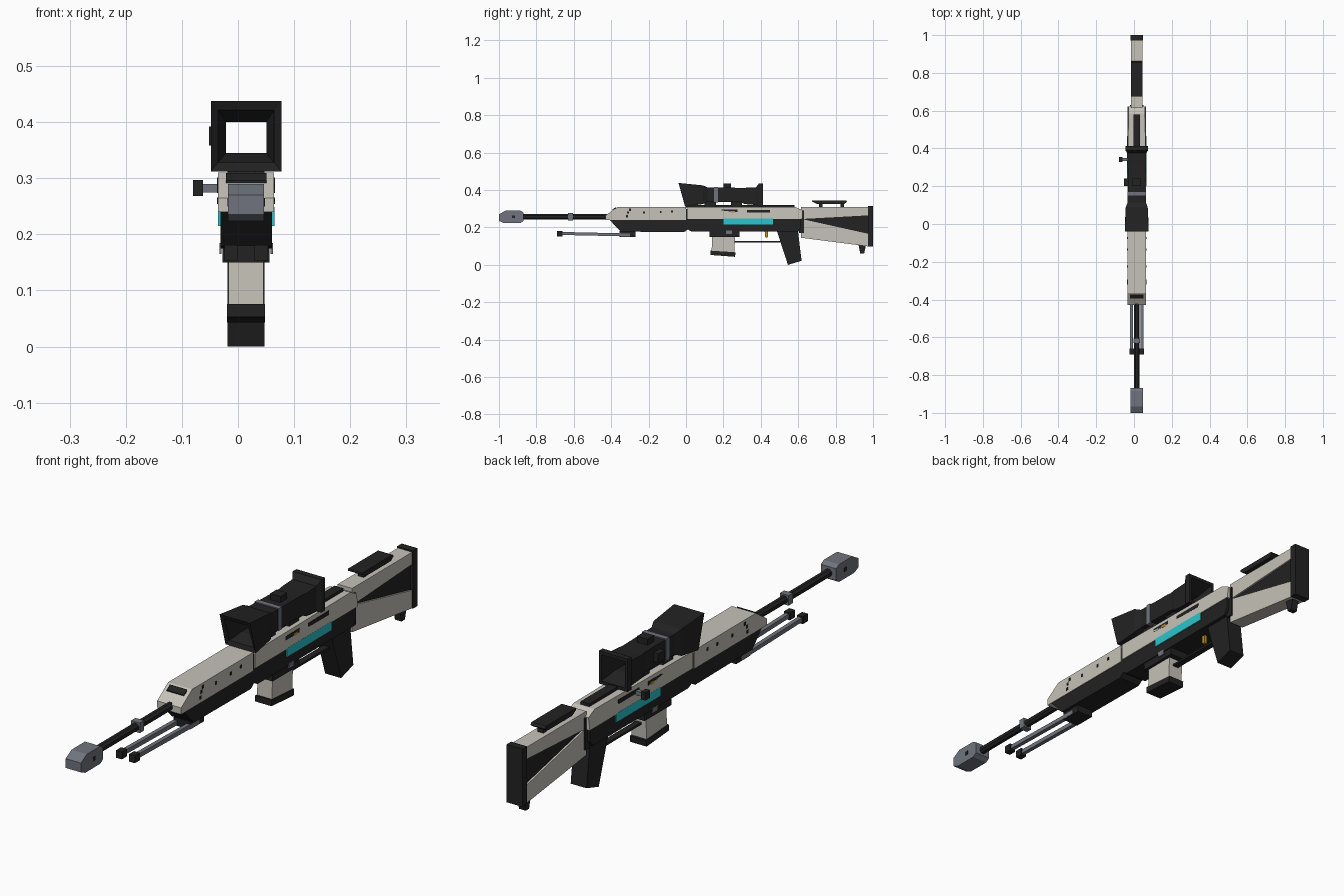
import bpy, bmesh, math

cube = bpy.data.objects.get("Cube")
if cube:
    bpy.data.objects.remove(cube, do_unlink=True)

CX = 0.0145  # centre line of the body


def material(name, rgb):
    m = bpy.data.materials.new(name)
    m.use_nodes = True
    color = (*rgb, 1)
    m.diffuse_color = color
    m.node_tree.nodes["Principled BSDF"].inputs["Base Color"].default_value = color
    return m


LIGHT = material("warm white", (0.56, 0.54, 0.48))
DARK = material("near black", (0.016, 0.016, 0.016))
GREY = material("steel grey", (0.16, 0.175, 0.205))
CYAN = material("cyan", (0.025, 0.55, 0.60))
GOLD = material("brass", (0.5, 0.27, 0.02))


def finish(name, bm, mat):
    bmesh.ops.recalc_face_normals(bm, faces=bm.faces)
    mesh = bpy.data.meshes.new(name)
    bm.to_mesh(mesh)
    bm.free()
    mesh.materials.append(mat)
    ob = bpy.data.objects.new(name, mesh)
    bpy.context.collection.objects.link(ob)
    return ob


def prism(name, profile, half, mat, x=CX):
    """Extrude a (y, z) side profile across x."""
    bm = bmesh.new()
    a = [bm.verts.new((x - half, y, z)) for y, z in profile]
    b = [bm.verts.new((x + half, y, z)) for y, z in profile]
    bm.faces.new(a)
    bm.faces.new(b)
    for i in range(len(a)):
        j = (i + 1) % len(a)
        bm.faces.new((a[i], a[j], b[j], b[i]))
    return finish(name, bm, mat)


def box(name, y0, y1, z0, z1, half, mat, x=CX):
    return prism(name, [(y0, z0), (y1, z0), (y1, z1), (y0, z1)], half, mat, x)


def square_tube(name, rings, mat):
    """Loft rectangular rings (y top, y bottom, half width, z0, z1) into a closed loop."""
    bm = bmesh.new()
    loops = []
    for yt, yb, h, z0, z1 in rings:
        corners = ((-h, yb, z0), (h, yb, z0), (h, yt, z1), (-h, yt, z1))
        loops.append([bm.verts.new((CX + dx, y, z)) for dx, y, z in corners])
    for i, a in enumerate(loops):
        b = loops[(i + 1) % len(loops)]
        for k in range(4):
            n = (k + 1) % 4
            bm.faces.new((a[k], a[n], b[n], b[k]))
    return finish(name, bm, mat)


def rod(name, y0, y1, z, radius, mat, sides=8):
    """Faceted bar along y."""
    ring = [(math.cos((i + .5) * math.tau / sides) * radius,
             math.sin((i + .5) * math.tau / sides) * radius) for i in range(sides)]
    bm = bmesh.new()
    a = [bm.verts.new((CX + u, y0, z + v)) for u, v in ring]
    b = [bm.verts.new((CX + u, y1, z + v)) for u, v in ring]
    bm.faces.new(a)
    bm.faces.new(b)
    for i in range(sides):
        j = (i + 1) % sides
        bm.faces.new((a[i], a[j], b[j], b[i]))
    return finish(name, bm, mat)


# Barrel and muzzle
prism("muzzle_brake", [(-1, .235), (-1, .27), (-.965, .29), (-.885, .29), (-.868, .28),
                       (-.868, .235), (-.885, .224), (-.975, .224)], .032, GREY)
rod("barrel", -.87, -.36, .257, .015, DARK)
box("barrel_ring", -.63, -.605, .238, .276, .018, GREY)

# Handguard
prism("handguard_top", [(-.43, .24), (-.43, .265), (-.365, .31), (0, .31), (0, .24)], .05, LIGHT)
prism("handguard_bottom", [(-.41, .242), (-.35, .178), (-.01, .175), (.01, .19), (.01, .3),
                           (-.01, .3), (-.01, .242)], .046, DARK)
prism("front_vent", [(-.394, .292), (-.394, .296), (-.374, .309), (-.374, .303)], .036, DARK)

# Folded bipod
box("bipod_mount", -.355, -.27, .15, .18, .034, DARK)
for side, label in ((-1, "right"), (1, "left")):
    x = CX + side * .027
    prism(label + "_bipod_leg", [(-.67, .16), (-.67, .176), (-.3, .168), (-.3, .152)], .008, GREY, x)
    box(label + "_bipod_foot", -.69, -.66, .153, .181, .012, DARK, x)

# Receiver
upper = prism("upper_receiver", [(.008, .245), (.008, .31), (.585, .31), (.622, .292), (.622, .245)],
              .05, LIGHT)
for v in upper.data.vertices:
    if v.co.z > .28 and v.co.y > .1:
        v.co.x = CX + (v.co.x - CX) * .88
prism("lower_receiver", [(.008, .26), (.008, .19), (.03, .178), (.6, .178), (.615, .2), (.615, .26)],
      .046, DARK)
box("magazine_well", .125, .285, .15, .185, .042, DARK)
box("stock_collar", .605, .63, .17, .29, .036, DARK)
box("top_rail", 0, .58, .306, .321, .018, DARK)

# Side details on both flanks
for side, label in ((-1, "right"), (1, "left")):
    x = CX + side * .0465
    box(label + "_cyan_panel", .2, .465, .215, .249, .004, CYAN, x)
    box(label + "_rear_vent", .325, .45, .279, .294, .003, DARK, x)
    box(label + "_front_vent", .19, .275, .281, .296, .0035, DARK, x)
    box(label + "_brass_case", .24, .262, .279, .289, .0045, GOLD, x)
    box(label + "_well_bolt", .215, .245, .165, .185, .002, GREY, CX + side * .0455)
    for i, (y, z) in enumerate(((-.315, .26), (-.31, .28), (-.3, .295), (-.225, .28),
                                (-.135, .282), (-.075, .285))):
        box(f"{label}_handguard_hole_{i}", y - .005, y + .005, z - .006, z + .006, .002, DARK,
            CX + side * .0495)
    box(label + "_muzzle_port", -.93, -.915, .25, .265, .002, DARK, CX + side * .0315)

# Bolt handle
box("bolt_shaft", .333, .349, .275, .29, .02, GREY, -.045)
box("bolt_knob", .327, .355, .268, .297, .009, DARK, -.071)

# Magazine, trigger and grip
prism("magazine", [(.14, .155), (.262, .155), (.258, .068), (.137, .075)], .031, LIGHT)
prism("magazine_base", [(.13, .076), (.265, .067), (.262, .043), (.13, .053)], .034, DARK)
box("trigger_guard", .26, .51, .12, .128, .012, DARK)
prism("trigger", [(.42, .185), (.438, .185), (.437, .145), (.424, .145)], .006, GOLD)
prism("pistol_grip", [(.485, .185), (.598, .185), (.618, .022), (.545, 0)], .033, DARK)

# Stock
prism("stock_top", [(.615, .31), (.98, .31), (.98, .265), (.615, .245)], .03, LIGHT)
prism("stock_panel", [(.62, .26), (.98, .275), (.98, .15), (.62, .2)], .023, DARK)
prism("stock_lower_bar", [(.615, .246), (.98, .165), (.98, .098), (.615, .145)], .03, LIGHT)
box("butt_plate", .972, 1, .098, .315, .033, DARK)
prism("stock_foot", [(.922, .11), (.962, .105), (.952, .06), (.932, .06)], .014, DARK)
prism("cheek_rest", [(.675, .345), (.855, .345), (.862, .337), (.845, .325), (.7, .325), (.675, .338)],
      .03, DARK)
for i, y in enumerate((.72, .835)):
    box(f"cheek_post_{i}", y - .01, y + .01, .305, .33, .012, DARK)

# Hollow square scope
square_tube("scope_body", [
    (-.04, -.005, .063, .312, .438), (.09, .09, .058, .325, .425), (.115, .115, .048, .337, .414),
    (.29, .29, .046, .337, .412), (.315, .315, .05, .325, .412), (.375, .375, .05, .32, .415),
    (.39, .39, .06, .313, .436), (.412, .412, .06, .313, .436), (.412, .412, .049, .325, .424),
    (.35, .35, .036, .345, .4), (.05, .05, .036, .345, .4), (-.033, 0, .05, .328, .422)], DARK)
square_tube("scope_ring", [(.15, .15, .05, .333, .417), (.17, .17, .05, .333, .417),
                           (.17, .17, .04, .342, .405), (.15, .15, .04, .342, .405)], GREY)
for i, y in enumerate((.13, .27)):
    box(f"scope_mount_{i}", y - .03, y + .03, .308, .342, .03, DARK)
box("elevation_turret", .2, .24, .405, .435, .022, DARK)
box("windage_turret", .2, .24, .358, .392, .012, DARK, -.04)
